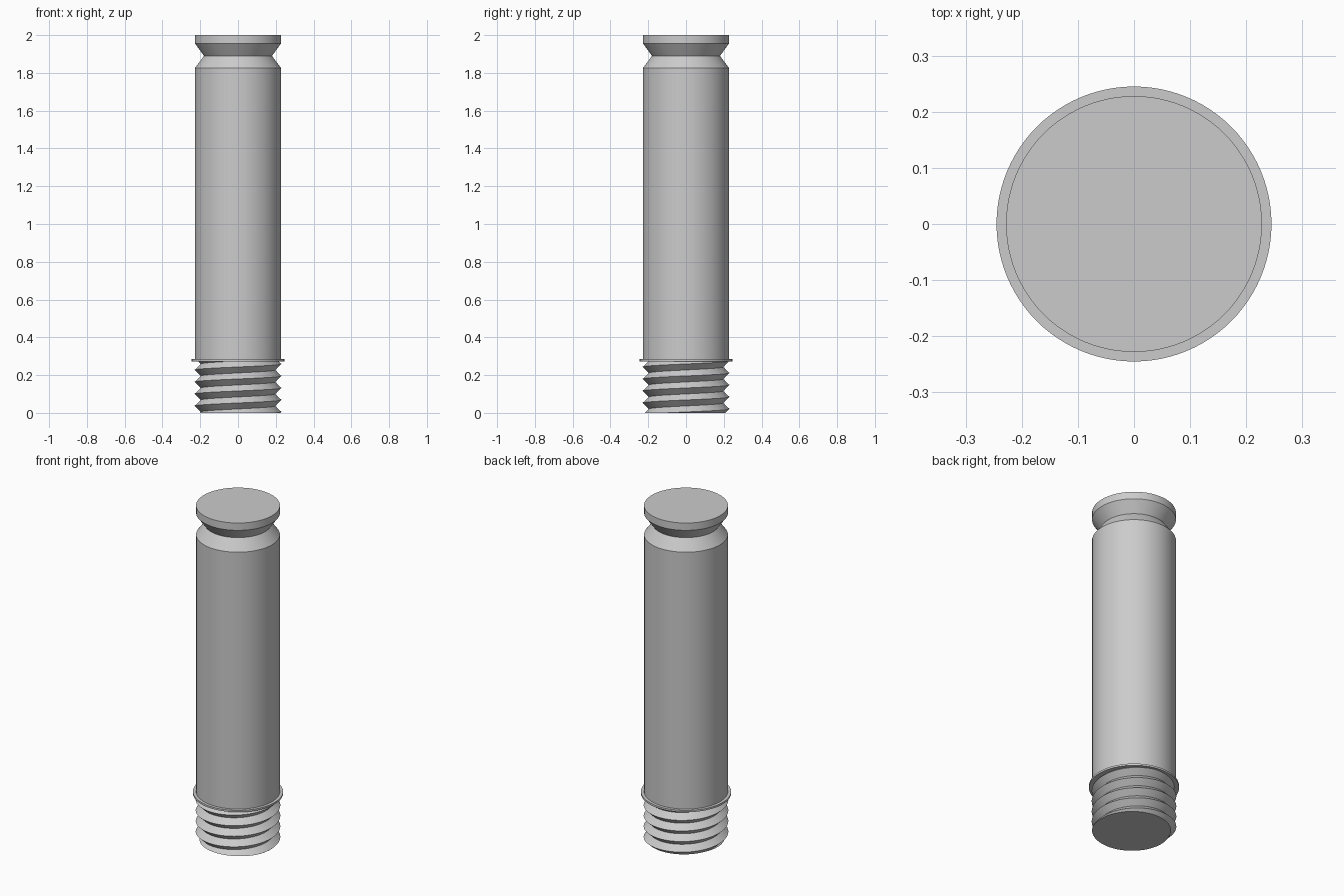
import bpy, bmesh, math

cube = bpy.data.objects.get("Cube")
if cube:
    bpy.data.objects.remove(cube, do_unlink=True)

SEGMENTS = 96
COLLAR_BOTTOM, COLLAR_TOP = 0.273, 0.284

steel = bpy.data.materials.new("grey_steel")
steel.use_nodes = True
steel.diffuse_color = (0.6, 0.6, 0.6, 1)
steel.node_tree.nodes["Principled BSDF"].inputs["Base Color"].default_value = (0.6, 0.6, 0.6, 1)


def finish(name, bm):
    """Turn a bmesh into a shaded object."""
    bmesh.ops.recalc_face_normals(bm, faces=bm.faces)
    mesh = bpy.data.meshes.new(name)
    bm.to_mesh(mesh)
    bm.free()
    mesh.materials.append(steel)
    obj = bpy.data.objects.new(name, mesh)
    bpy.context.collection.objects.link(obj)
    bpy.ops.object.select_all(action='DESELECT')
    obj.select_set(True)
    bpy.context.view_layer.objects.active = obj
    bpy.ops.object.shade_smooth_by_angle(angle=math.radians(25))
    return obj


def ring_point(radius, z, step):
    angle = math.tau * step / SEGMENTS
    return (radius * math.cos(angle), radius * math.sin(angle), z)


def lathe(name, profile):
    """Revolve (radius, z) points and cap both ends."""
    bm = bmesh.new()
    rings = [[bm.verts.new(ring_point(r, z, i)) for i in range(SEGMENTS)] for r, z in profile]
    for low, high in zip(rings, rings[1:]):
        for i in range(SEGMENTS):
            j = (i + 1) % SEGMENTS
            bm.faces.new((low[i], low[j], high[j], high[i]))
    bm.faces.new(rings[0])
    bm.faces.new(rings[-1])
    return finish(name, bm)


def thread(name, crest, root, pitch, start, bottom, top):
    """Right-hand V thread, trimmed flat at both ends."""
    bm = bmesh.new()
    rows = []
    for k in range(-4, 2 * math.ceil(top / pitch) + 4):
        radius = root if k % 2 else crest
        rows.append([bm.verts.new(ring_point(radius, start + pitch * (k / 2 + i / SEGMENTS), i))
                     for i in range(SEGMENTS + 1)])
    for low, high in zip(rows, rows[1:]):
        for i in range(SEGMENTS):
            bm.faces.new((low[i], low[i + 1], high[i + 1], high[i]))
    bmesh.ops.remove_doubles(bm, verts=bm.verts, dist=0.0001)
    for z, direction in ((bottom, -1), (top, 1)):
        cut = bmesh.ops.bisect_plane(bm, geom=bm.verts[:] + bm.edges[:] + bm.faces[:],
                                     plane_co=(0, 0, z), plane_no=(0, 0, direction),
                                     clear_outer=True)
        rim = [e for e in cut["geom_cut"] if isinstance(e, bmesh.types.BMEdge)]
        bmesh.ops.contextual_create(bm, geom=rim)
    return finish(name, bm)


# Shaft with the V groove and head
lathe("shaft_and_head", [(0.228, 0.278), (0.228, 1.825), (0.18, 1.89), (0.228, 1.956), (0.228, 2.0)])

# Thin collar
lathe("collar", [(0.245, COLLAR_BOTTOM), (0.245, COLLAR_TOP)])

# Threaded foot
thread("threaded_foot", 0.23, 0.197, 0.0635, 0.005, 0.0, COLLAR_BOTTOM + 0.003)
